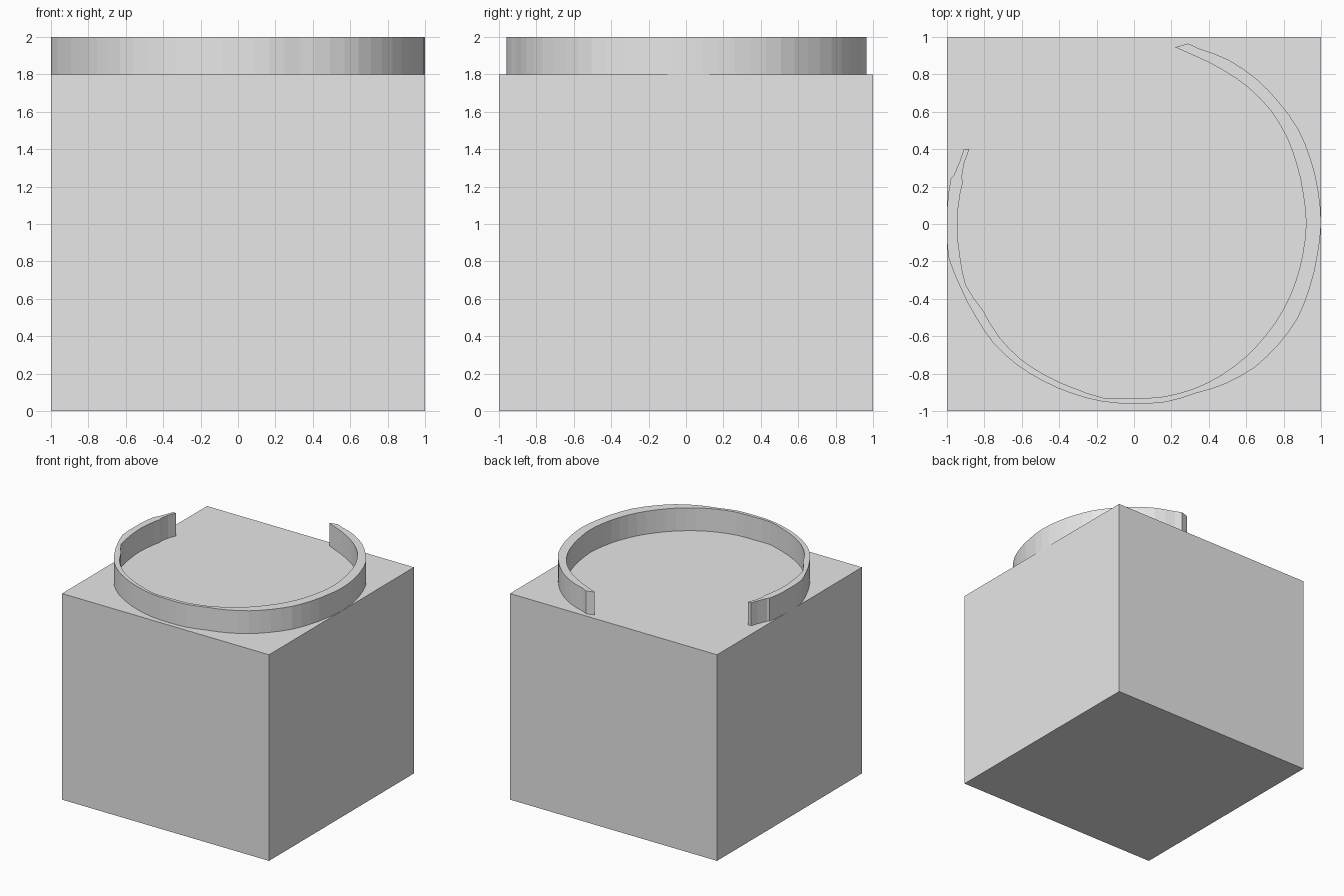
import bpy
import bmesh
from math import radians, cos, sin
from mathutils import Vector

default_cube = bpy.data.objects.get("Cube")
if default_cube:
    bpy.data.objects.remove(default_cube, do_unlink=True)

BLOCK_TOP = 1.8
RIM_TOP = 2.0

# One plain grey for everything
grey = bpy.data.materials.new("plain_grey")
grey.use_nodes = True
colour = (0.8, 0.8, 0.8, 1)
grey.diffuse_color = colour
grey.node_tree.nodes["Principled BSDF"].inputs["Base Color"].default_value = colour


def make_object(name, bm):
    """Turn a bmesh into a flat-shaded object with the shared material."""
    bmesh.ops.recalc_face_normals(bm, faces=bm.faces)
    mesh = bpy.data.meshes.new(name)
    bm.to_mesh(mesh)
    bm.free()
    mesh.materials.append(grey)
    obj = bpy.data.objects.new(name, mesh)
    bpy.context.scene.collection.objects.link(obj)
    return obj


def polar(degrees, radius):
    angle = radians(degrees)
    return Vector((radius * cos(angle), radius * sin(angle)))


def with_midpoints(radii):
    """Insert the average between each pair of neighbouring radii."""
    result = [radii[0]]
    for previous, current in zip(radii, radii[1:]):
        result += [(previous + current) / 2, current]
    return result


# Base block
block = bmesh.new()
bmesh.ops.create_cube(block, size=2)
bmesh.ops.scale(block, vec=(1, 1, BLOCK_TOP / 2), verts=block.verts)
bmesh.ops.translate(block, vec=(0, 0, BLOCK_TOP / 2), verts=block.verts)
make_object("base_block", block)

# Uneven radii of the open rim in thousandths, clockwise in even steps
outer_radii = [1000, 1013, 1015, 1012, 1015, 1006, 1001, 1000, 995, 1000,
               1010, 1006, 1002, 985, 963, 967, 960, 964, 965, 970,
               980, 985, 981, 988, 1008, 1000, 1006, 990]
inner_radii = [955, 950, 952, 950, 940, 926, 918, 920, 916, 917,
               920, 922, 928, 933, 937, 937, 930, 944, 934, 937,
               943, 941, 930, 957, 946, 945, 943, 965]

pairs = [(Vector((0.29, 0.965)), Vector((0.22, 0.945)))]
radius_pairs = zip(with_midpoints(outer_radii), with_midpoints(inner_radii))
for step, (outer, inner) in enumerate(radius_pairs):
    angle = 70 - 5 * step
    pairs.append((polar(angle, outer / 1000), polar(angle, inner / 1000)))
    if angle == -190:
        # Small notch near the left-hand end
        pairs.append((polar(-194, 1.009), polar(-194, 0.942)))
pairs.append((Vector((-0.91, 0.4)), Vector((-0.88, 0.4))))

# Open rim: top strip, outer and inner walls, two end caps
rim = bmesh.new()
rows = []
for outer, inner in pairs:
    rows.append([rim.verts.new((p.x, p.y, z))
                 for p, z in ((outer, BLOCK_TOP), (outer, RIM_TOP),
                              (inner, RIM_TOP), (inner, BLOCK_TOP))])
for a, b in zip(rows, rows[1:]):
    for i in range(3):
        rim.faces.new((a[i], a[i + 1], b[i + 1], b[i]))
rim.faces.new(rows[0])
rim.faces.new(rows[-1])
make_object("open_rim", rim)
